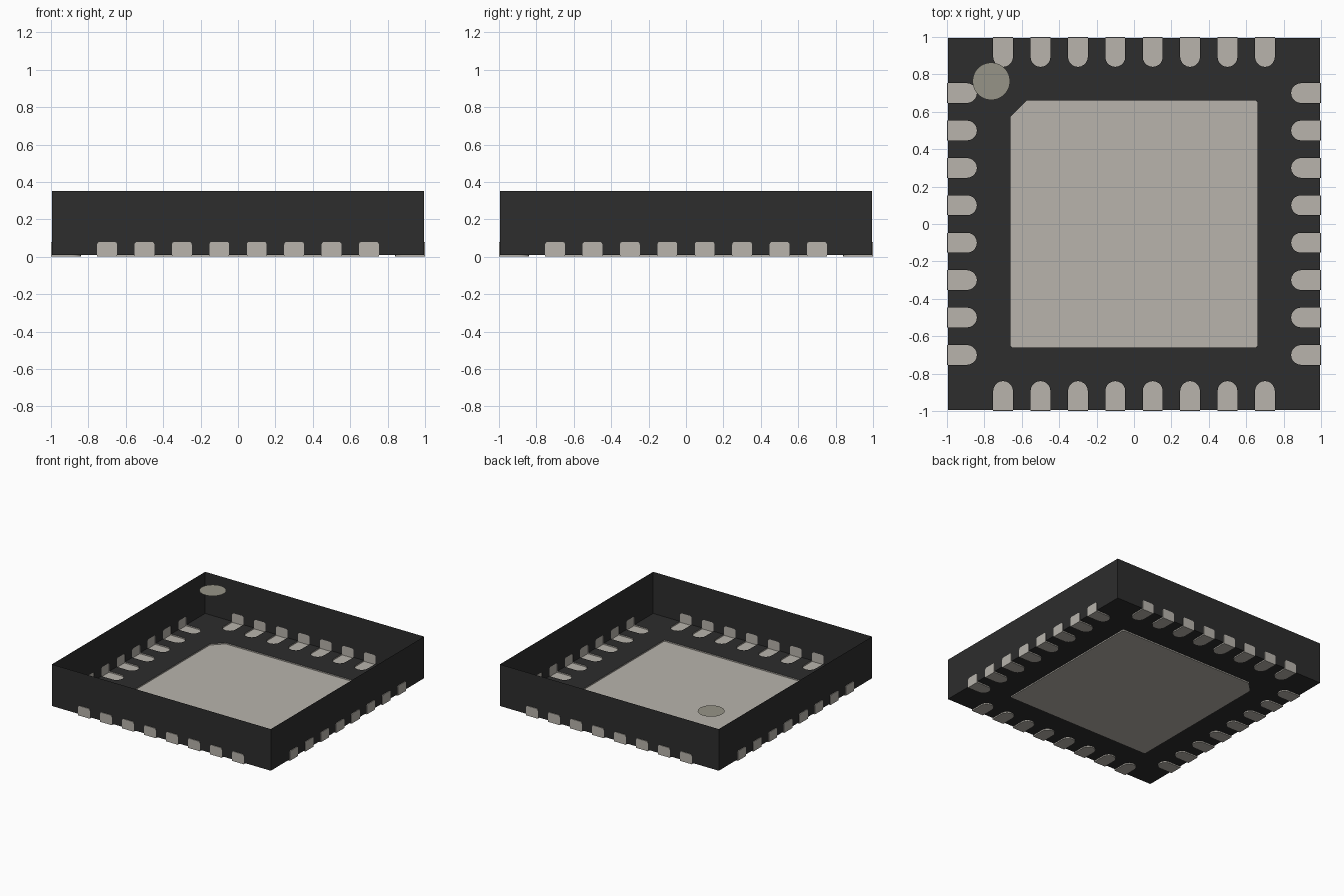
import bpy
import bmesh
from math import cos, sin, pi
from mathutils import Matrix, Vector

cube = bpy.data.objects.get("Cube")
if cube:
    bpy.data.objects.remove(cube, do_unlink=True)

BODY, FLOOR, TOP = 0.995, 0.01, 0.352      # half width, underside and rim heights
PAD_HALF, PAD_END, PAD_TOP = 0.053, 0.84, 0.08
PLATE = 0.66
PAD_X = [-0.7 + 0.2 * i for i in range(8)]
TURNS = [Matrix.Rotation(k * pi / 2, 3, 'Z') for k in range(4)]


def material(name, rgb):
    m = bpy.data.materials.new(name)
    m.use_nodes = True
    m.diffuse_color = (*rgb, 1)
    m.node_tree.nodes["Principled BSDF"].inputs["Base Color"].default_value = (*rgb, 1)
    return m


def finish(name, bm, mat):
    bmesh.ops.remove_doubles(bm, verts=bm.verts, dist=1e-5)
    bmesh.ops.recalc_face_normals(bm, faces=bm.faces)
    mesh = bpy.data.meshes.new(name)
    bm.to_mesh(mesh)
    bm.free()
    mesh.materials.append(mat)
    ob = bpy.data.objects.new(name, mesh)
    bpy.context.collection.objects.link(ob)
    return ob


def arc(cx, cy, r, start, end, steps):
    return [(cx + r * cos(a), cy + r * sin(a))
            for a in (start + (end - start) * i / steps for i in range(steps + 1))]


def add_face(bm, points):
    return bm.faces.new([bm.verts.new(p) for p in points])


def add_rim(bm, inner, outer):
    for i in range(len(inner)):
        add_face(bm, (inner[i - 1], inner[i], outer[i], outer[i - 1]))


def foot_outline(x):
    """Round-ended slot in the underside, from left to right (x, y)."""
    return ([(x - PAD_HALF, -BODY)]
            + arc(x, -PAD_END - PAD_HALF, PAD_HALF, pi, 0, 10)
            + [(x + PAD_HALF, -BODY)])


def face_outline(x):
    """Slot in the side wall with rounded top corners, left to right (x, z)."""
    r = 0.015
    return ([(x - PAD_HALF, FLOOR)]
            + arc(x - PAD_HALF + r, PAD_TOP - r, r, pi, pi / 2, 4)
            + arc(x + PAD_HALF - r, PAD_TOP - r, r, pi / 2, 0, 4)
            + [(x + PAD_HALF, FLOOR)])


def plate_outline():
    """Square with one bevelled corner and three slightly rounded ones."""
    r, cut = 0.012, 0.085
    c = PLATE - r
    return (arc(c, c, r, 0, pi / 2, 3)
            + [(cut - PLATE, PLATE), (-PLATE, PLATE - cut)]
            + arc(-c, -c, r, pi, 1.5 * pi, 3)
            + arc(c, -c, r, 1.5 * pi, 2 * pi, 3))


black = material("black_resin", (0.026, 0.026, 0.026))
metal = material("pale_metal", (0.48, 0.456, 0.413))
dot_grey = material("marker_grey", (0.305, 0.296, 0.242))

# Open-topped body: notched walls and a notched underside with a plate opening
bm = bmesh.new()
outline = []
for turn in TURNS:
    wall = [(-BODY, FLOOR)]
    edge = [(-BODY, -BODY)]
    for x in PAD_X:
        wall += face_outline(x)
        edge += foot_outline(x)
    wall += [(BODY, FLOOR), (BODY, TOP), (-BODY, TOP)]
    add_face(bm, [turn @ Vector((x, -BODY, z)) for x, z in wall])
    outline += [turn @ Vector((x, y, FLOOR)) for x, y in edge]
hole = [Vector((x, y, FLOOR)) for x, y in plate_outline()]
edges = []
for loop in (outline, hole):
    vs = [bm.verts.new(p) for p in loop]
    edges += [bm.edges.new((vs[i - 1], vs[i])) for i in range(len(vs))]
bmesh.ops.triangle_fill(bm, edges=edges, use_beauty=True, normal=(0, 0, -1))
finish("package_body", bm, black)

# Wrap-around contact pads: a foot below, a face on the wall and a thin rim
smooth = []
for turn, side in zip(TURNS, ("front", "left", "back", "right")):
    bm = bmesh.new()
    for x in PAD_X:
        foot, face = foot_outline(x), face_outline(x)[::-1]
        inner = ([Vector((a, b, FLOOR)) for a, b in foot]
                 + [Vector((a, -BODY, b)) for a, b in face[1:-1]])
        low = [Vector((a, -1 if b == -BODY else b, 0)) for a, b in foot]
        front = [Vector((a, -1, b)) for a, b in face[1:-1]]
        inner, low, front = [[turn @ p for p in pts] for pts in (inner, low, front)]
        add_rim(bm, inner, low + front)
        add_face(bm, low)
        add_face(bm, [low[-1]] + front + [low[0]])
    smooth.append(finish(side + "_contact_pads", bm, metal))

# Large central plate on the underside
bm = bmesh.new()
low = [Vector((x, y, 0)) for x, y in plate_outline()]
add_rim(bm, hole, low)
add_face(bm, low)
smooth.append(finish("central_plate", bm, metal))

# Round orientation marker level with the rim
bm = bmesh.new()
bmesh.ops.create_circle(bm, cap_ends=True, radius=0.1, segments=48,
                        matrix=Matrix.Translation((-0.763, 0.763, TOP - 0.002)))
finish("orientation_dot", bm, dot_grey)

bpy.ops.object.select_all(action='DESELECT')
for ob in smooth:
    ob.select_set(True)
bpy.context.view_layer.objects.active = smooth[0]
bpy.ops.object.shade_smooth_by_angle()
